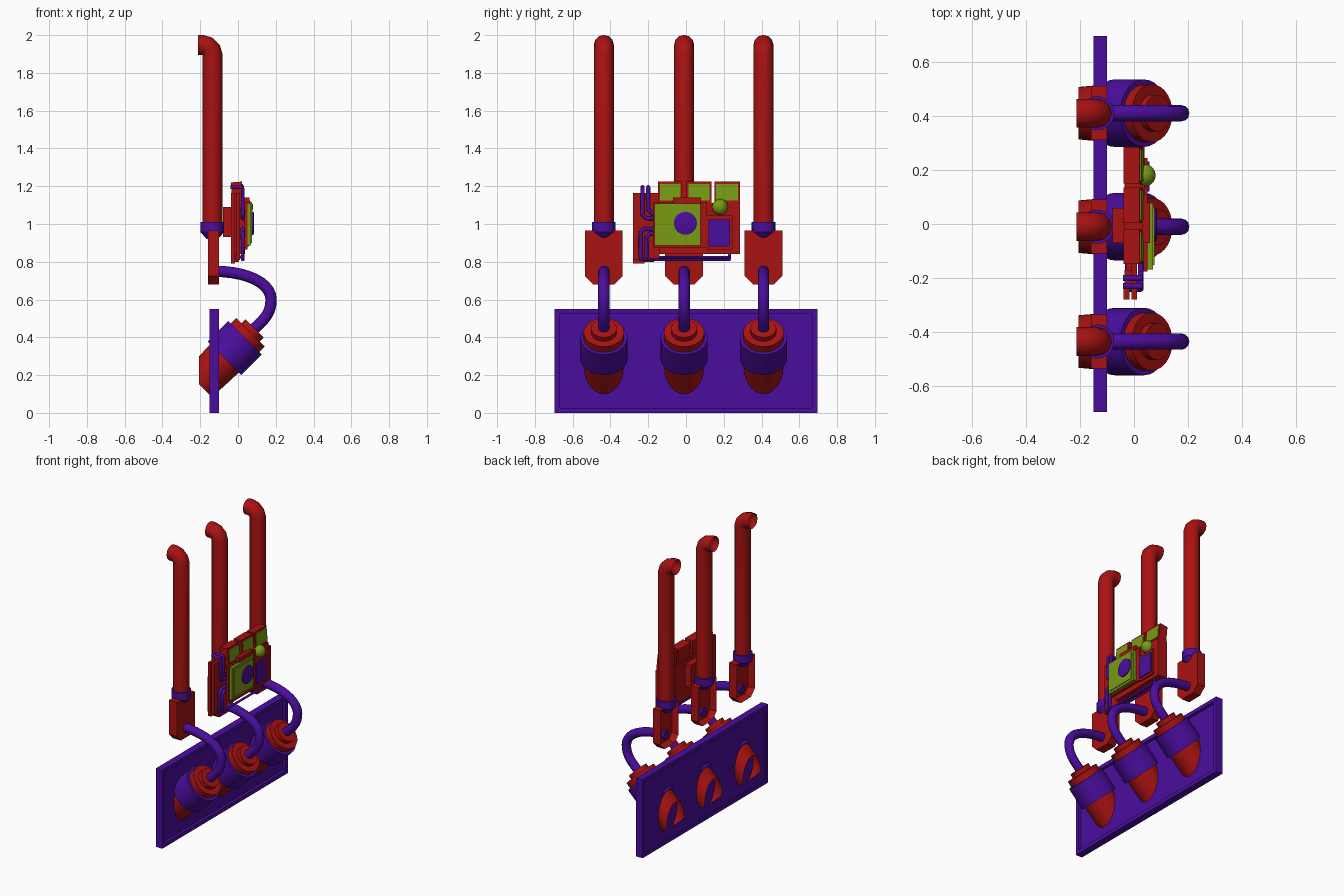
import bpy, bmesh
from math import sin, cos, pi, radians
from mathutils import Matrix, Vector

if "Cube" in bpy.data.objects:
    bpy.data.objects.remove(bpy.data.objects["Cube"])


def colour(name, rgb):
    m = bpy.data.materials.new(name)
    m.diffuse_color = (*rgb, 1)
    m.use_nodes = True
    m.node_tree.nodes["Principled BSDF"].inputs["Base Color"].default_value = m.diffuse_color
    return m


RED = colour("red", (0.4, 0.006, 0.006))
PURPLE = colour("purple", (0.07, 0.004, 0.34))
GREEN = colour("green", (0.19, 0.33, 0.006))


def finish(name, bm, mat):
    bmesh.ops.recalc_face_normals(bm, faces=bm.faces)
    me = bpy.data.meshes.new(name)
    bm.to_mesh(me)
    bm.free()
    me.materials.append(mat)
    ob = bpy.data.objects.new(name, me)
    bpy.context.collection.objects.link(ob)
    return ob


def box(name, x, y, z, mat, tilt=0):
    """Box from ranges, optionally leaned back about its bottom edge."""
    bm = bmesh.new()
    bmesh.ops.create_cube(bm, size=1)
    for v in bm.verts:
        v.co = [(a[0] + a[1]) / 2 + c * (a[1] - a[0]) for a, c in zip((x, y, z), v.co)]
    if tilt:
        bmesh.ops.rotate(bm, verts=bm.verts, cent=(x[0], 0, 1.12),
                         matrix=Matrix.Rotation(radians(tilt), 3, 'Y'))
    return finish(name, bm, mat)


def lathe(name, prof, mat, matrix, n=28, cut_x=None):
    """Spin (radius, height) points about local z."""
    bm = bmesh.new()
    rings = []
    for r, h in prof:
        if r == 0:
            rings.append([bm.verts.new((0, 0, h))] * n)
        else:
            rings.append([bm.verts.new((r * cos(2 * pi * i / n), r * sin(2 * pi * i / n), h)) for i in range(n)])
    for a, b in zip(rings, rings[1:]):
        for i in range(n):
            j = (i + 1) % n
            bm.faces.new(list(dict.fromkeys((a[i], a[j], b[j], b[i]))))
    bm.transform(matrix)
    if cut_x is not None:
        bmesh.ops.bisect_plane(bm, geom=bm.verts[:] + bm.edges[:] + bm.faces[:], dist=1e-5,
                               plane_co=(cut_x, 0, 0), plane_no=(-1, 0, 0), clear_outer=True)
    return finish(name, bm, mat)


def tube(name, pts, r, mat, bezier=None, caps=True):
    """Round pipe along points; bezier gives a handle vector per point."""
    cu = bpy.data.curves.new(name + "_path", 'CURVE')
    cu.dimensions = '3D'
    cu.bevel_depth, cu.bevel_resolution, cu.use_fill_caps = r, 4, caps
    if bezier:
        sp = cu.splines.new('BEZIER')
        sp.bezier_points.add(len(pts) - 1)
        for bp, p, h in zip(sp.bezier_points, pts, bezier):
            bp.handle_left_type = bp.handle_right_type = 'FREE'
            bp.co, bp.handle_left, bp.handle_right = p, Vector(p) - Vector(h), Vector(p) + Vector(h)
        cu.resolution_u = 10
    else:
        sp = cu.splines.new('POLY')
        sp.points.add(len(pts) - 1)
        for q, p in zip(sp.points, pts):
            q.co = (*p, 1)
    tmp = bpy.data.objects.new(name + "_path", cu)
    bpy.context.collection.objects.link(tmp)
    me = bpy.data.meshes.new_from_object(tmp.evaluated_get(bpy.context.evaluated_depsgraph_get()))
    bpy.data.objects.remove(tmp)
    me.name = name
    me.materials.clear()
    me.materials.append(mat)
    ob = bpy.data.objects.new(name, me)
    bpy.context.collection.objects.link(ob)
    return ob


# Wall panel: thin sheet inside a raised rim
W, H, RIM = 0.695, 0.55, 0.027
box("panel_sheet", (-0.145, -0.12), (-W + RIM, W - RIM), (RIM, H - RIM), PURPLE)
for nm, z in (("bottom", (0, RIM)), ("top", (H - RIM, H))):
    box("panel_rim_" + nm, (-0.15, -0.10), (-W, W), z, PURPLE)
for nm, y in (("left", (-W, RIM - W)), ("right", (W - RIM, W))):
    box("panel_rim_" + nm, (-0.15, -0.10), y, (RIM, H - RIM), PURPLE)


def connector(y):
    """Chamfered box with a hollow back."""
    bm = bmesh.new()
    out = [(-.1, .965), (.1, .965), (.1, .725), (.055, .68), (-.055, .68), (-.1, .725)]
    f = bm.faces.new([bm.verts.new((-0.16, y + a, b)) for a, b in out])
    ext = bmesh.ops.extrude_face_region(bm, geom=[f], use_keep_orig=True)
    bmesh.ops.translate(bm, vec=(0.06, 0, 0), verts=[v for v in ext['geom'] if isinstance(v, bmesh.types.BMVert)])
    bmesh.ops.recalc_face_normals(bm, faces=bm.faces)
    back = [g for g in bm.faces if g.normal.x < -0.9]
    bmesh.ops.inset_region(bm, faces=back, thickness=0.018)
    bmesh.ops.translate(bm, vec=(0.042, 0, 0), verts=back[0].verts)
    finish("connector_box", bm, RED)


# Three identical stations: tilted canister, hose, connector, riser pipe
for y in (-0.435, -0.01, 0.41):
    M = Matrix.Translation((0.037, y, 0.397)) @ Matrix.Rotation(radians(45), 4, 'Y')
    lathe("canister_body", [(.097, -.345), (.103, -.25), (.108, -.10)], RED, M, cut_x=-0.206)
    lathe("canister_ring", [(0, -.153), (.125, -.153), (.125, 0), (0, 0)], PURPLE, M)
    lathe("canister_cap", [(0, -.01), (.107, -.01), (.107, .042), (.068, .042), (.068, .072), (0, .072)], RED, M)
    tube("hose", [(-.135, y, .75), (.175, y, .60), (.075, y, .435)], 0.03, PURPLE,
         bezier=[(.19, 0, 0), (0, 0, -.085), (-.05, 0, -.05)])
    connector(y)
    N = Matrix.Translation((-0.136, y, 0))
    lathe("riser_collar", [(0, .92), (.03, .92), (.063, .958), (.063, 1.01), (0, 1.01)], PURPLE, N, n=20)
    arc = [(-.19 + .055 * cos(a), y, 1.895 + .053 * sin(a)) for a in (0, pi / 6, pi / 3, pi / 2)]
    tube("riser_pipe", [(-.135, y, 1.0)] + arc + [(-.213, y, 1.948)], 0.053, RED, caps=False)

# Control unit body and back mount
box("unit_body", (-.035, .035), (-.14, .11), (.84, 1.12), RED)
box("unit_side_body", (-.035, .038), (.10, .285), (.84, 1.11), RED)
box("unit_cross_plate", (-.03, .01), (-.225, .285), (.86, 1.10), RED)
box("unit_mount", (-.08, -.035), (-.07, .06), (.93, 1.09), RED)
for i, x in enumerate(((-.038, -.016), (-.01, .011))):
    box(f"side_plate_{i}", x, (-.28, -.22 + .08 * i), (.79 + .02 * i, 1.165), RED)
box("lower_left_plate", (-.035, .005), (-.225, -.17), (.80, 1.15), RED)

# Front screen with round dial
box("screen_backing", (.035, .05), (-.175, .11), (.875, 1.115), RED)
box("screen_top_lip", (.03, .06), (-.07, .08), (1.10, 1.14), RED)
box("screen_frame", (.05, .07), (-.168, .078), (.885, 1.108), GREEN)
box("screen_glass", (.068, .075), (-.152, .062), (.90, 1.092), GREEN)
dial = Matrix.Translation((.065, -.003, 1.004)) @ Matrix.Rotation(radians(90), 4, 'Y')
lathe("screen_dial", [(0, 0), (.061, 0), (.061, .016), (.05, .02), (0, .02)], PURPLE, dial)

# Side keypad and globe light
box("keypad_frame", (.035, .05), (.11, .245), (.865, 1.045), RED)
box("keypad", (.045, .058), (.12, .232), (.88, 1.025), PURPLE)
bm = bmesh.new()
bmesh.ops.create_uvsphere(bm, u_segments=20, v_segments=12, radius=.042,
                          matrix=Matrix.Translation((.038, .18, 1.09)))
finish("globe_light", bm, GREEN)

# Row of leaned-back displays
for y0, y1 in ((-.148, -.02), (.003, .135), (.15, .285)):
    box("display_case", (-.03, .03), (y0, y1), (1.10, 1.22), RED, -5)
    box("display_glass", (.028, .035), (y0 + .01, y1 - .01), (1.125, 1.212), GREEN, -5)

# Cable pipes on the left, and the run underneath
for i in range(2):
    y, z = -.23 + .03 * i, 1.03 + .025 * i
    tube("upper_cable", [(-.04, y, 1.195), (.025, y, 1.195), (.025, y, z + .02), (.025, y + .02, z), (.025, -.13, z)],
         .011, PURPLE)
    y, z = -.24 + .03 * i, .975 - .025 * i
    tube("lower_cable", [(-.03, y, .825), (.025, y, .825), (.025, y, z - .02), (.025, y + .02, z), (.025, -.13, z)],
         .011, PURPLE)
for x, z in ((.025, .81), (-.025, .825)):
    tube("under_cable", [(x, -.24, z + .03), (x, -.24, z), (x, .23, z), (x, .23, z + .04)], .009, PURPLE)

# Smooth the round parts, keep hard edges
for ob in bpy.context.scene.objects:
    ob.select_set(True)
    bpy.context.view_layer.objects.active = ob
bpy.ops.object.shade_smooth_by_angle(angle=radians(35))
